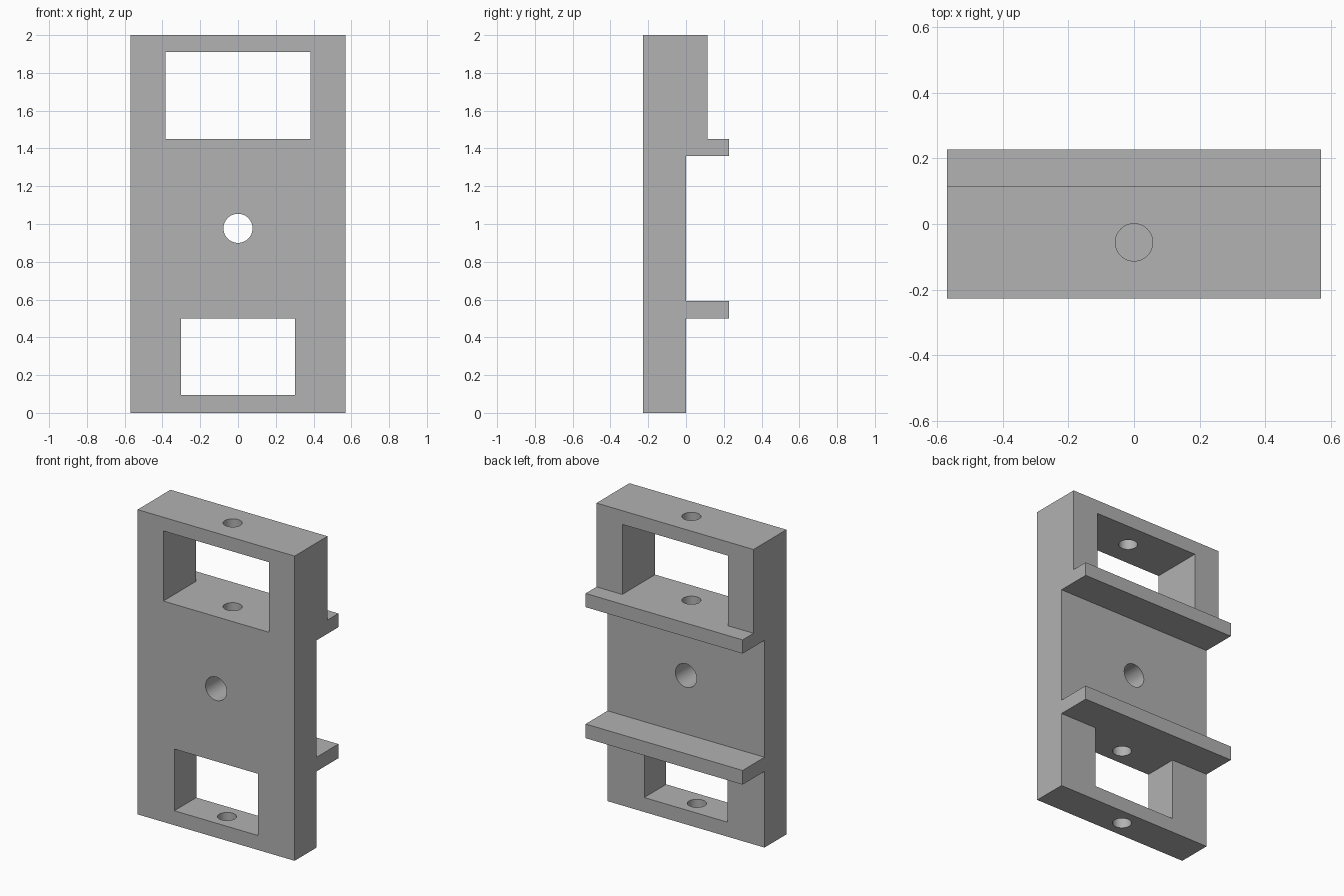
import bpy, bmesh, math
from mathutils import Matrix, Vector

default = bpy.data.objects.get("Cube")
if default:
    bpy.data.objects.remove(default, do_unlink=True)

HALF_WIDTH = 0.57
FRONT, BACK = -0.227, 0.227
WALL = 0.09

grey = bpy.data.materials.new("mid_grey")
grey.use_nodes = True
colour = (0.445, 0.445, 0.445, 1)
grey.diffuse_color = colour
grey.node_tree.nodes["Principled BSDF"].inputs["Base Color"].default_value = colour


def make_object(name, bm):
    bmesh.ops.recalc_face_normals(bm, faces=bm.faces)
    mesh = bpy.data.meshes.new(name)
    bm.to_mesh(mesh)
    bm.free()
    mesh.materials.append(grey)
    obj = bpy.data.objects.new(name, mesh)
    bpy.context.scene.collection.objects.link(obj)
    return obj


def window(name, half_width, low, high):
    bm = bmesh.new()
    bmesh.ops.create_cube(bm, size=1)
    bmesh.ops.scale(bm, vec=(2 * half_width, 2, high - low), verts=bm.verts)
    bmesh.ops.translate(bm, vec=(0, 0, (low + high) / 2), verts=bm.verts)
    return make_object(name, bm)


def hole(name, start, end, radius):
    start, end = Vector(start), Vector(end)
    axis = end - start
    turn = axis.to_track_quat('Z', 'Y').to_matrix().to_4x4()
    bm = bmesh.new()
    bmesh.ops.create_cone(bm, cap_ends=True, segments=48, radius1=radius,
                          radius2=radius, depth=axis.length,
                          matrix=Matrix.Translation((start + end) / 2) @ turn)
    return make_object(name, bm)


# Bracket body: stepped side profile with two back ledges, swept across the width
profile = [(FRONT, 0), (0, 0), (0, 0.5), (BACK, 0.5), (BACK, 0.593),
           (0, 0.593), (0, 1.36), (BACK, 1.36), (BACK, 1.45),
           (0.114, 1.45), (0.114, 2), (FRONT, 2)]
bm = bmesh.new()
side = bm.faces.new([bm.verts.new((-HALF_WIDTH, y, z)) for y, z in profile])
swept = bmesh.ops.extrude_face_region(bm, geom=[side])["geom"]
bmesh.ops.translate(bm, vec=(2 * HALF_WIDTH, 0, 0),
                    verts=[v for v in swept if isinstance(v, bmesh.types.BMVert)])
body = make_object("bracket_body", bm)

# Cutters: windows, central cross hole, and screw holes centred in each frame
upper_y, lower_y, screw = -0.056, -0.113, 0.057
cutters = [
    window("upper_window", 0.383, 1.45, 1.91),
    window("lower_window", 0.303, 0.095, 0.5),
    hole("central_hole", (0, -1, 0.977), (0, 1, 0.977), 0.077),
    hole("upper_screw_hole", (0, upper_y, 1.45 - WALL), (0, upper_y, 2.1), screw),
    hole("lower_screw_hole", (0, lower_y, -0.1), (0, lower_y, 0.5 + WALL), screw),
]

bpy.ops.object.select_all(action='DESELECT')
body.select_set(True)
bpy.context.view_layer.objects.active = body
for cutter in cutters:
    cutter.hide_render = True
    cut = body.modifiers.new(cutter.name, 'BOOLEAN')
    cut.operation = 'DIFFERENCE'
    cut.solver = 'EXACT'
    cut.object = cutter
    bpy.ops.object.modifier_apply(modifier=cut.name)
    bpy.data.objects.remove(cutter, do_unlink=True)

# Smooth hole walls, crisp edges elsewhere
bpy.ops.object.shade_smooth_by_angle(angle=math.radians(30))
